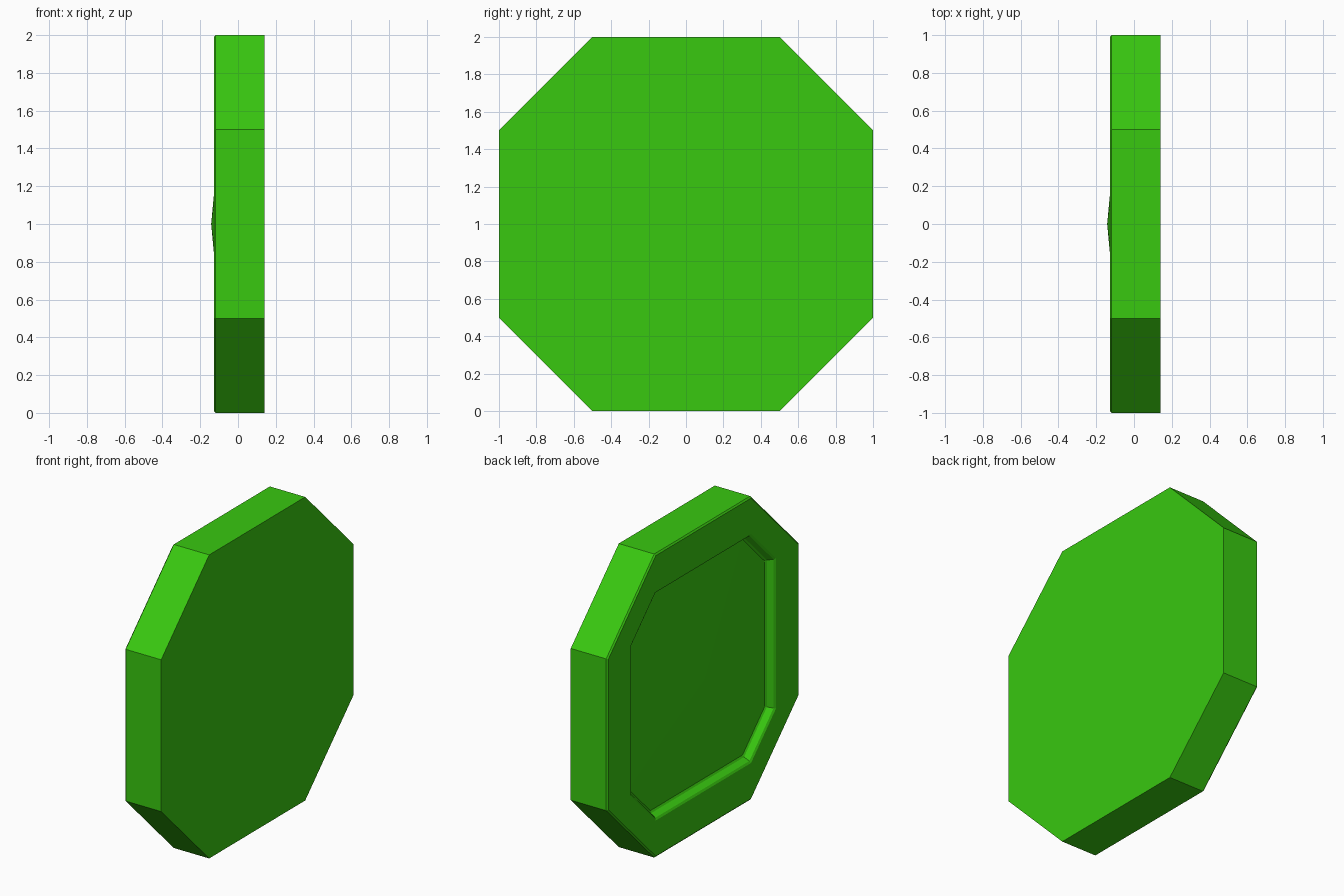
import bpy
import bmesh

cube = bpy.data.objects.get("Cube")
if cube:
    bpy.data.objects.remove(cube, do_unlink=True)

green = bpy.data.materials.new("bright_green")
green.use_nodes = True
colour = (0.04, 0.58, 0.005, 1.0)
green.diffuse_color = colour
green.node_tree.nodes["Principled BSDF"].inputs["Base Color"].default_value = colour


def octagon(bm, x, reach, flat):
    """Ring of eight corners facing along x; flat is half a straight side."""
    quarter = [(reach, -flat), (reach, flat)]
    points = []
    for _ in range(4):
        points += quarter
        quarter = [(-z, y) for y, z in quarter]
    return [bm.verts.new((x, y, z + 1)) for y, z in points]


# Profile rings: depth, reach and half side, from flat face to recess floor
profile = [
    (0.14, 1.0, 0.5),        # flat face
    (-0.118, 1.0, 0.5),      # outer wall
    (-0.127, 0.99, 0.496),   # outer bevel
    (-0.127, 0.755, 0.496),  # rim
    (-0.119, 0.742, 0.49),   # lip bevel
    (-0.084, 0.723, 0.484),  # recess wall
    (-0.076, 0.71, 0.48),    # floor bevel
]

bm = bmesh.new()
rings = [octagon(bm, *ring) for ring in profile]
bm.faces.new(rings[0])
for a, b in zip(rings, rings[1:]):
    for i in range(8):
        j = (i + 1) % 8
        bm.faces.new((a[i], a[j], b[j], b[i]))

# Shallow raised floor meeting at a central point
peak = bm.verts.new((-0.142, 0, 1))
for i in range(8):
    bm.faces.new((rings[-1][i], rings[-1][(i + 1) % 8], peak))
bmesh.ops.recalc_face_normals(bm, faces=bm.faces)

mesh = bpy.data.meshes.new("octagonal_disc")
bm.to_mesh(mesh)
bm.free()
mesh.materials.append(green)
disc = bpy.data.objects.new("octagonal_disc", mesh)
bpy.context.collection.objects.link(disc)
